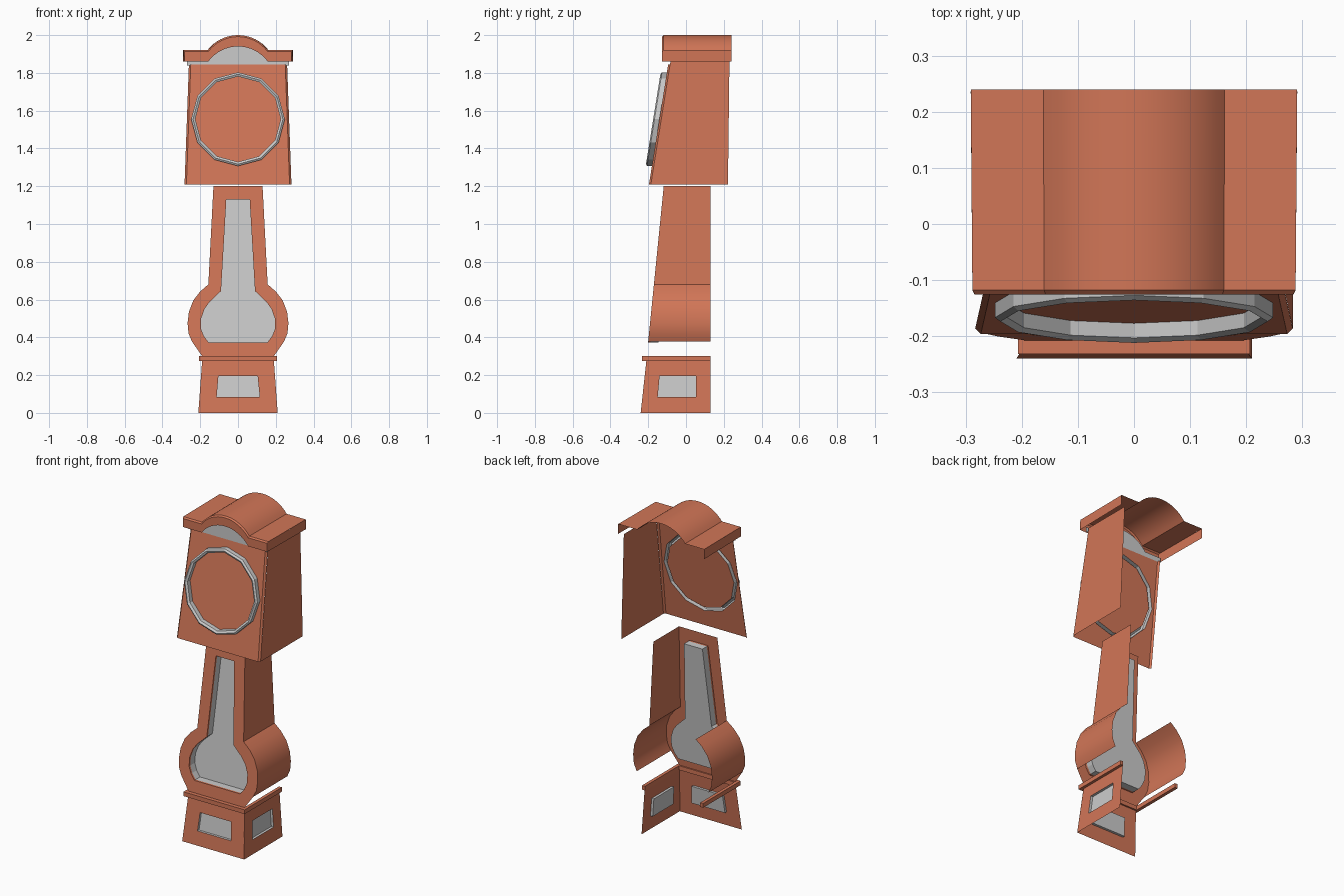
import bpy, bmesh, math
from mathutils import Vector

if "Cube" in bpy.data.objects:
    bpy.data.objects.remove(bpy.data.objects["Cube"])

WOOD = bpy.data.materials.new("wood")
WOOD.diffuse_color = (0.64, 0.18, 0.095, 1)
WOOD.use_nodes = True
WOOD.node_tree.nodes["Principled BSDF"].inputs["Base Color"].default_value = WOOD.diffuse_color


def finish(name, bm, mat, facing, smooth=False):
    """facing: a vector the faces look along, or 'out' / 'in' for hollow shapes."""
    bm.normal_update()
    if isinstance(facing, str):
        bmesh.ops.recalc_face_normals(bm, faces=bm.faces)
        if facing == 'in':
            bmesh.ops.reverse_faces(bm, faces=bm.faces)
    else:
        flip = [f for f in bm.faces if f.normal.dot(Vector(facing)) < 0]
        bmesh.ops.reverse_faces(bm, faces=flip)
    me = bpy.data.meshes.new(name)
    bm.to_mesh(me)
    bm.free()
    ob = bpy.data.objects.new(name, me)
    bpy.context.collection.objects.link(ob)
    if mat:
        me.materials.append(mat)
    if smooth:
        bpy.ops.object.select_all(action='DESELECT')
        ob.select_set(True)
        bpy.context.view_layer.objects.active = ob
        bpy.ops.object.shade_smooth_by_angle(angle=math.radians(32))
    return ob


def loft(name, rings, mat, facing, closed=False, cap=False, smooth=False):
    bm = bmesh.new()
    vs = [[bm.verts.new(p) for p in r] for r in rings]
    n = len(vs[0])
    for a, b in zip(vs, vs[1:]):
        for i in range(n if closed else n - 1):
            j = (i + 1) % n
            bm.faces.new((a[i], a[j], b[j], b[i]))
    if cap:
        bm.faces.new(vs[-1])
    return finish(name, bm, mat, facing, smooth)


def panel(name, plane, outline, hole, mat, facing):
    """Flat sheet with one opening."""
    bm = bmesh.new()
    edges = []
    for loop in (outline, hole):
        v = [bm.verts.new(plane(*p)) for p in loop]
        edges += [bm.edges.new((v[i - 1], v[i])) for i in range(len(v))]
    bmesh.ops.triangle_fill(bm, edges=edges, use_beauty=True)
    bmesh.ops.dissolve_limit(bm, angle_limit=0.01, verts=bm.verts, edges=bm.edges)
    return finish(name, bm, mat, facing)


def recess(name, plane, hole, d0, d1):
    """Grey pane sunk behind an opening."""
    loft(name, [[plane(u, z, d) for u, z in hole] for d in (d0, d1)],
         None, 'in', closed=True, cap=True)


def box(name, lo, hi):
    bm = bmesh.new()
    bmesh.ops.create_cube(bm, size=1)
    for v in bm.verts:
        v.co = [(a + b) / 2 + c * (b - a) for a, b, c in zip(lo, hi, v.co)]
    finish(name, bm, WOOD, 'out')


def mirrored(half):
    return half + [(-x, z) for x, z in reversed(half)]


def front_plane(y0, slope):
    return lambda u, z, d=0: (u, y0 + slope * z + d, z)


FRONT = (0, -1, 0)
head = front_plane(-0.196 - 1.21 * 0.16, 0.16)
trunk = front_plane(-0.238, 0.1)
base = front_plane(-0.24, 0.11)


def base_side(u, z, d=0):
    return (0.21 - 0.074 * z - d, u, z)


# base: front and right walls with sunken windows (left side and back are open)
window = [(0.115, 0.085), (0.104, 0.195), (-0.104, 0.195), (-0.113, 0.085)]
panel("base_front", base, [(0.21, 0), (0.19, 0.275), (-0.19, 0.275), (-0.21, 0)],
      window, WOOD, FRONT)
recess("base_front_pane", base, window, 0, 0.015)
side_window = [(-0.15, 0.085), (-0.14, 0.195), (0.053, 0.195), (0.053, 0.085)]
panel("base_side", base_side, [(-0.24, 0), (-0.21, 0.275), (0.13, 0.275), (0.13, 0)],
      side_window, WOOD, (1, 0, 0))
recess("base_side_pane", base_side, side_window, 0, 0.015)

# base moulding on three sides
box("base_moulding_front", (-0.207, -0.232, 0.274), (0.207, -0.2, 0.3))
for s, n in ((1, "right"), (-1, "left")):
    a, b = sorted((s * 0.207, s * 0.187))
    box("base_moulding_" + n, (a, -0.2, 0.274), (b, 0.13, 0.3))

# trunk front with keyhole-shaped opening
neck = [(0.13, 1.2), (0.157, 0.68)]
bulge = [(0.157, 0.68), (0.2, 0.643), (0.237, 0.595), (0.26, 0.535),
         (0.267, 0.475), (0.262, 0.42), (0.243, 0.377)]
opening = mirrored([(0.062, 1.13), (0.09, 0.645), (0.15, 0.588), (0.178, 0.55),
                    (0.195, 0.5), (0.196, 0.445), (0.18, 0.405), (0.155, 0.372)])
panel("trunk_front", trunk, mirrored(neck + bulge[1:] + [(0.19, 0.3)]),
      opening, WOOD, FRONT)
loft("trunk_opening_lip", [[trunk(u, z, d) for u, z in opening] for d in (0, 0.012)],
     WOOD, 'in', closed=True)
recess("trunk_pane", trunk, opening, 0.012, 0.055)

# trunk sides: right neck, and both bulges
def trunk_wall(name, pts, s):
    loft(name, [[trunk(s * x, z) for x, z in pts], [(s * x, 0.13, z) for x, z in pts]],
         WOOD, (s, 0, 0), smooth=True)


trunk_wall("trunk_neck_right", neck, 1)
trunk_wall("trunk_bulge_right", bulge, 1)
trunk_wall("trunk_bulge_left", bulge, -1)

# head front with round hole, bevelled corners and right wall
def circle(r):
    return [(r * math.cos(i * math.pi / 6), 1.555 + r * math.sin(i * math.pi / 6))
            for i in range(12)]


panel("head_front", head, [(0.273, 1.21), (0.25, 1.845), (-0.25, 1.845), (-0.273, 1.21)],
      circle(0.248), WOOD, FRONT)
for s, n in ((1, "right"), (-1, "left")):
    loft("head_corner_" + n,
         [[head(s * 0.273, 1.21), head(s * 0.25, 1.845)],
          [head(s * 0.283, 1.21, 0.01), head(s * 0.26, 1.845, 0.01)]], WOOD, (s, -1, 0))
loft("head_side", [[head(0.283, 1.21, 0.01), head(0.26, 1.862, 0.01)],
                   [(0.283, 0.222, 1.21), (0.26, 0.23, 1.862)]], WOOD, (1, 0, 0))

# dial and its twelve-sided ring
ring_profile = [(0.248, 0), (0.248, -0.026), (0.238, -0.033), (0.226, -0.026), (0.226, 0)]
loft("dial_ring", [[head(u, z, d) for u, z in circle(r)] for r, d in ring_profile],
     None, 'out', closed=True)
bm = bmesh.new()
bm.faces.new([bm.verts.new(head(u, z)) for u, z in circle(0.226)])
finish("dial", bm, WOOD, FRONT)

# roof: arched sheet with fascia on the front and ends
arc = [(0.2 * math.sin(a), 1.795 + 0.2 * math.cos(a) + 0.005)
       for a in (math.asin(0.8) * (1 - i / 8) for i in range(17))]
top = [(0.288, 1.92)] + arc + [(-0.288, 1.92)]
yf, yb, drop = -0.126, 0.24, 0.06
loft("roof", [[(x * 0.985, yf, z - 0.008) for x, z in top],
              [(x, yf + 0.008, z) for x, z in top],
              [(x * 1.01, yb, z) for x, z in top]], WOOD, (0, 0, 1), smooth=True)
loft("roof_front_fascia", [[(x * 0.985, yf, z - 0.008) for x, z in top],
                           [(x * 0.985, yf, z - drop) for x, z in top]], WOOD, FRONT)
for s, n in ((1, "right"), (-1, "left")):
    loft("roof_end_" + n,
         [[(s * 0.284, yf, 1.912), (s * 0.288, yf + 0.008, 1.92), (s * 0.291, yb, 1.92)],
          [(s * 0.284, yf, 1.86), (s * 0.286, yf + 0.008, 1.86), (s * 0.291, yb, 1.86)]],
         WOOD, (s, 0, 0))

# grey board behind the arch
bm = bmesh.new()
board = [(0.27, 1.84), (0.27, 1.87)] + [(x, z - 0.05) for x, z in arc] + \
        [(-0.27, 1.87), (-0.27, 1.84)]
bm.faces.new([bm.verts.new((x, -0.093, z)) for x, z in board])
finish("arch_board", bm, None, FRONT)
